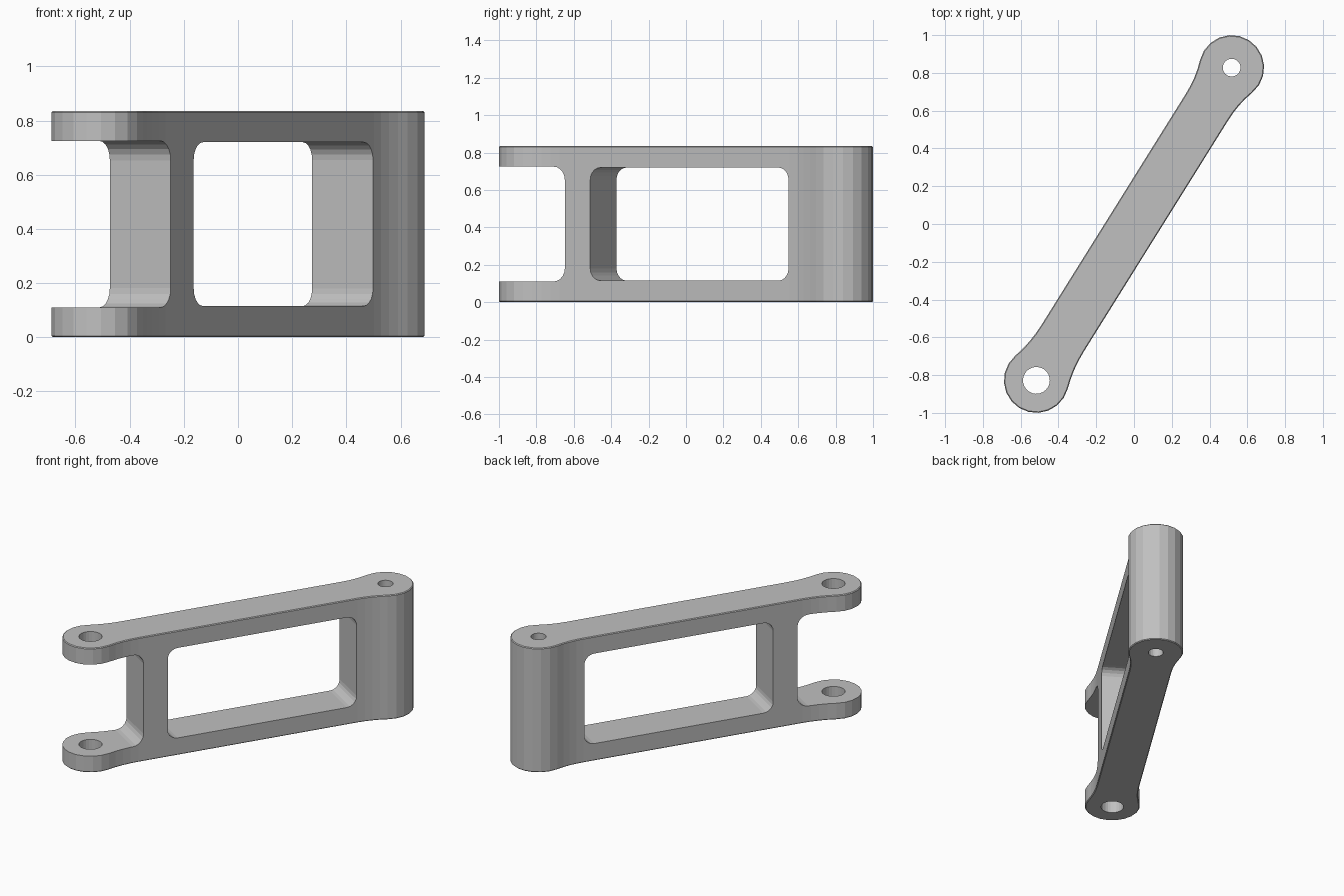
import bpy, bmesh, math
from mathutils import Matrix, Vector

cube = bpy.data.objects.get("Cube")
if cube:
    bpy.data.objects.remove(cube, do_unlink=True)

HALF = 0.976      # half distance between pivot centres
HEIGHT = 0.835
BOSS = 0.172      # boss radius
WIDTH = 0.1325    # half thickness of the arm

grey = bpy.data.materials.new("machined grey")
grey.use_nodes = True
grey.diffuse_color = (0.53, 0.53, 0.53, 1)
grey.node_tree.nodes["Principled BSDF"].inputs["Base Color"].default_value = grey.diffuse_color


def arc(cx, cy, r, a0, a1, n):
    return [(cx + r * math.cos(a0 + (a1 - a0) * i / n),
             cy + r * math.sin(a0 + (a1 - a0) * i / n)) for i in range(n + 1)]


def rounded_rect(x0, x1, y0, y1, r):
    pts = []
    corners = ((x1 - r, y0 + r), (x1 - r, y1 - r), (x0 + r, y1 - r), (x0 + r, y0 + r))
    for k, (cx, cy) in enumerate(corners):
        start = (k - 1) * math.pi / 2
        pts += arc(cx, cy, r, start, start + math.pi / 2, 5)
    return pts


def prism(name, pts, z0, z1, chamfer=0):
    """Closed prism from a counter-clockwise outline."""
    bm = bmesh.new()
    base = bm.faces.new([bm.verts.new((x, y, z0)) for x, y in pts])
    ext = bmesh.ops.extrude_face_region(bm, geom=[base])
    top = [v for v in ext["geom"] if isinstance(v, bmesh.types.BMVert)]
    bmesh.ops.translate(bm, verts=top, vec=(0, 0, z1 - z0))
    bmesh.ops.recalc_face_normals(bm, faces=bm.faces)
    if chamfer:
        rims = [e for e in bm.edges if abs(e.verts[0].co.z - e.verts[1].co.z) < 1e-5]
        bmesh.ops.bevel(bm, geom=rims, offset=chamfer, segments=1, affect='EDGES')
    mesh = bpy.data.meshes.new(name)
    bm.to_mesh(mesh)
    bm.free()
    mesh.materials.append(grey)
    obj = bpy.data.objects.new(name, mesh)
    bpy.context.collection.objects.link(obj)
    return obj


def end_outline(reach):
    """Round boss blended into the straight arm by concave fillets."""
    fillet = (reach ** 2 / (BOSS - WIDTH) - BOSS - WIDTH) / 2
    cy = WIDTH + fillet
    lean = math.atan2(cy, reach)
    low = arc(-reach, -cy, fillet, math.pi / 2, lean, 4)[:-1]
    boss = arc(0, 0, BOSS, lean - math.pi, math.pi - lean, 12)
    high = [(x, -y) for x, y in reversed(low)]
    return [(x + HALF, y) for x, y in low + boss + high]


# Solid arm with a boss at each end
outline = end_outline(0.24) + [(-x, -y) for x, y in end_outline(0.26)]
arm = prism("link_arm", outline, 0, HEIGHT, 0.005)

# Pivot holes, side window and the open fork slot
cutters = [
    prism("fork_hole_cutter", arc(-HALF, 0, 0.071, 0, math.tau, 24)[:-1], -0.1, 1),
    prism("pivot_hole_cutter", arc(HALF, 0, 0.047, 0, math.tau, 24)[:-1], -0.1, 1),
]
upright = Matrix.Rotation(math.pi / 2, 4, 'X')
for name, pts in (
        ("window_cutter", rounded_rect(-0.521, 0.729, 0.115, 0.72, 0.065)),
        ("slot_cutter", rounded_rect(-1.4, -0.681, 0.11, 0.725, 0.072))):
    cutter = prism(name, pts, -0.5, 0.5)
    cutter.data.transform(upright)
    cutters.append(cutter)

bpy.context.view_layer.objects.active = arm
for cutter in cutters:
    cutter.hide_render = True
    mod = arm.modifiers.new(cutter.name, 'BOOLEAN')
    mod.operation = 'DIFFERENCE'
    mod.solver = 'EXACT'
    mod.object = cutter
    bpy.ops.object.modifier_apply(modifier=mod.name)
    bpy.data.objects.remove(cutter, do_unlink=True)

# Swing the arm to its diagonal stance
arm.data.transform(Matrix.Rotation(math.atan2(1.656, 1.034), 4, 'Z'))
